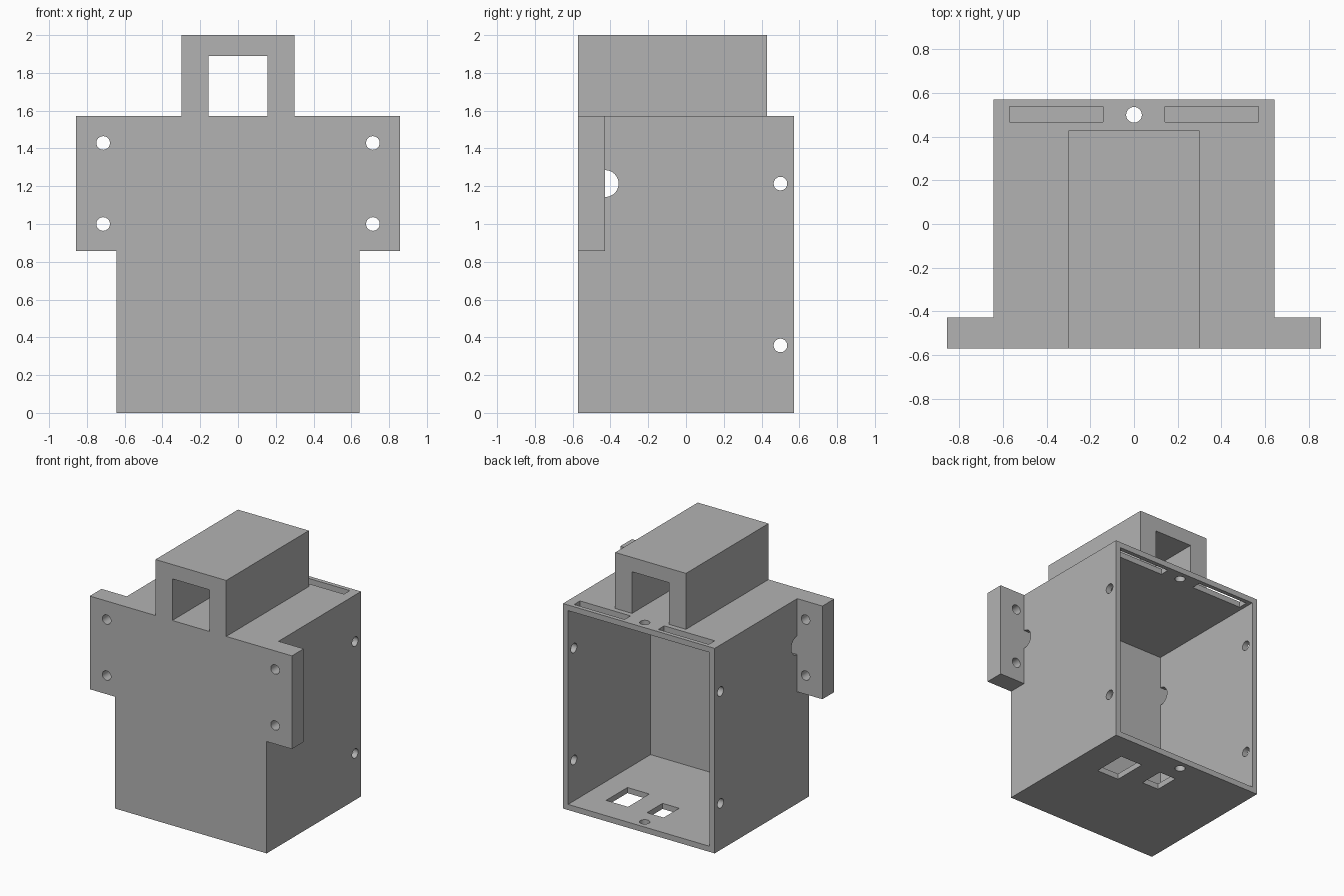
import bpy
import bmesh
import math
from mathutils import Vector

old = bpy.data.objects.get("Cube")
if old:
    bpy.data.objects.remove(old, do_unlink=True)

# Single flat colour
grey = bpy.data.materials.new("plain_grey")
grey.use_nodes = True
COLOUR = (0.45, 0.45, 0.45, 1)
grey.diffuse_color = COLOUR
grey.node_tree.nodes["Principled BSDF"].inputs["Base Color"].default_value = COLOUR


def prism(name, points, push):
    """Extrude a flat outline along the vector push."""
    bm = bmesh.new()
    face = bm.faces.new([bm.verts.new(p) for p in points])
    new = bmesh.ops.extrude_face_region(bm, geom=[face])["geom"]
    moved = [v for v in new if isinstance(v, bmesh.types.BMVert)]
    bmesh.ops.translate(bm, verts=moved, vec=Vector(push))
    bmesh.ops.recalc_face_normals(bm, faces=bm.faces)
    mesh = bpy.data.meshes.new(name)
    bm.to_mesh(mesh)
    bm.free()
    mesh.materials.append(grey)
    obj = bpy.data.objects.new(name, mesh)
    bpy.context.collection.objects.link(obj)
    return obj


def box(name, x, y, z):
    outline = [(x[0], y[0], z[0]), (x[1], y[0], z[0]),
               (x[1], y[1], z[0]), (x[0], y[1], z[0])]
    return prism(name, outline, (0, 0, z[1] - z[0]))


def rod(name, centre, radius, axis, length, start=0, sweep=360, sides=32):
    """Round or part-round bar, centred along the named axis."""
    a = "xyz".index(axis)
    count = sides if sweep == 360 else sides + 1
    points = []
    for i in range(count):
        t = math.radians(start + sweep * i / sides)
        p = list(centre)
        p[(a + 1) % 3] += radius * math.cos(t)
        p[(a + 2) % 3] += radius * math.sin(t)
        p[a] -= length / 2
        points.append(p)
    push = [0, 0, 0]
    push[a] = length
    return prism(name, points, push)


def combine(target, other, operation):
    mod = target.modifiers.new(operation.lower(), "BOOLEAN")
    mod.operation = operation
    mod.solver = "EXACT"
    mod.object = other
    graph = bpy.context.evaluated_depsgraph_get()
    mesh = bpy.data.meshes.new_from_object(target.evaluated_get(graph))
    target.modifiers.clear()
    target.data = mesh
    bpy.data.objects.remove(other, do_unlink=True)


W, D, H = 0.643, 0.571, 1.571      # half width, half depth, height
WALL, PLATE = 0.043, 0.143         # shell wall and thick front plate
INNER = -D + PLATE                 # inside face of the front plate

# Housing with the wide mounting ears and the arched handle on top
housing = box("housing", (-W, W), (-D, D), (0, H))
combine(housing, box("ears", (-0.857, 0.857), (-D, INNER), (0.857, H)), "UNION")
foot = H - 0.02
half = [(0.3, foot), (0.3, 2), (-0.3, 2), (-0.3, foot),
        (-0.157, foot), (-0.157, 1.89), (0.157, 1.89), (0.157, foot)]
arch = prism("handle", [(x, -D, z) for x, z in half], (0, 1.0, 0))
combine(housing, arch, "UNION")

# Open back cavity and the half-round cable holes beside the front plate
cutters = [
    box("cavity", (-W + WALL, W - WALL), (INNER, D + 0.1), (WALL, H - WALL)),
    rod("cable_hole", (0, INNER, 1.214), 0.071, "x", 1.6, -90, 180),
]

# Screw holes: sides, ears, and top to bottom
for z in (0.357, 1.214):
    cutters.append(rod("side_hole", (0, 0.5, z), 0.036, "x", 2))
for x in (-0.714, 0.714):
    for z in (1.0, 1.429):
        cutters.append(rod("ear_hole", (x, -0.5, z), 0.036, "y", 0.4))
cutters.append(rod("centre_hole", (0, 0.5, 0.8), 0.036, "z", 2))

# Long slots in the top, socket openings in the floor
for s in (-1, 1):
    x = sorted((s * 0.143, s * 0.571))
    cutters.append(box("top_slot", x, (0.468, 0.539), (H - 0.1, H + 0.1)))
cutters.append(box("large_socket", (0.236, 0.422), (0.107, 0.365), (-0.1, 0.1)))
cutters.append(box("small_socket", (-0.068, 0.073), (0.18, 0.368), (-0.1, 0.1)))

for cutter in cutters:
    combine(housing, cutter, "DIFFERENCE")

# Smooth the round holes, keep every corner crisp
bpy.ops.object.select_all(action="DESELECT")
housing.select_set(True)
bpy.context.view_layer.objects.active = housing
bpy.ops.object.shade_smooth_by_angle(angle=math.radians(30))
